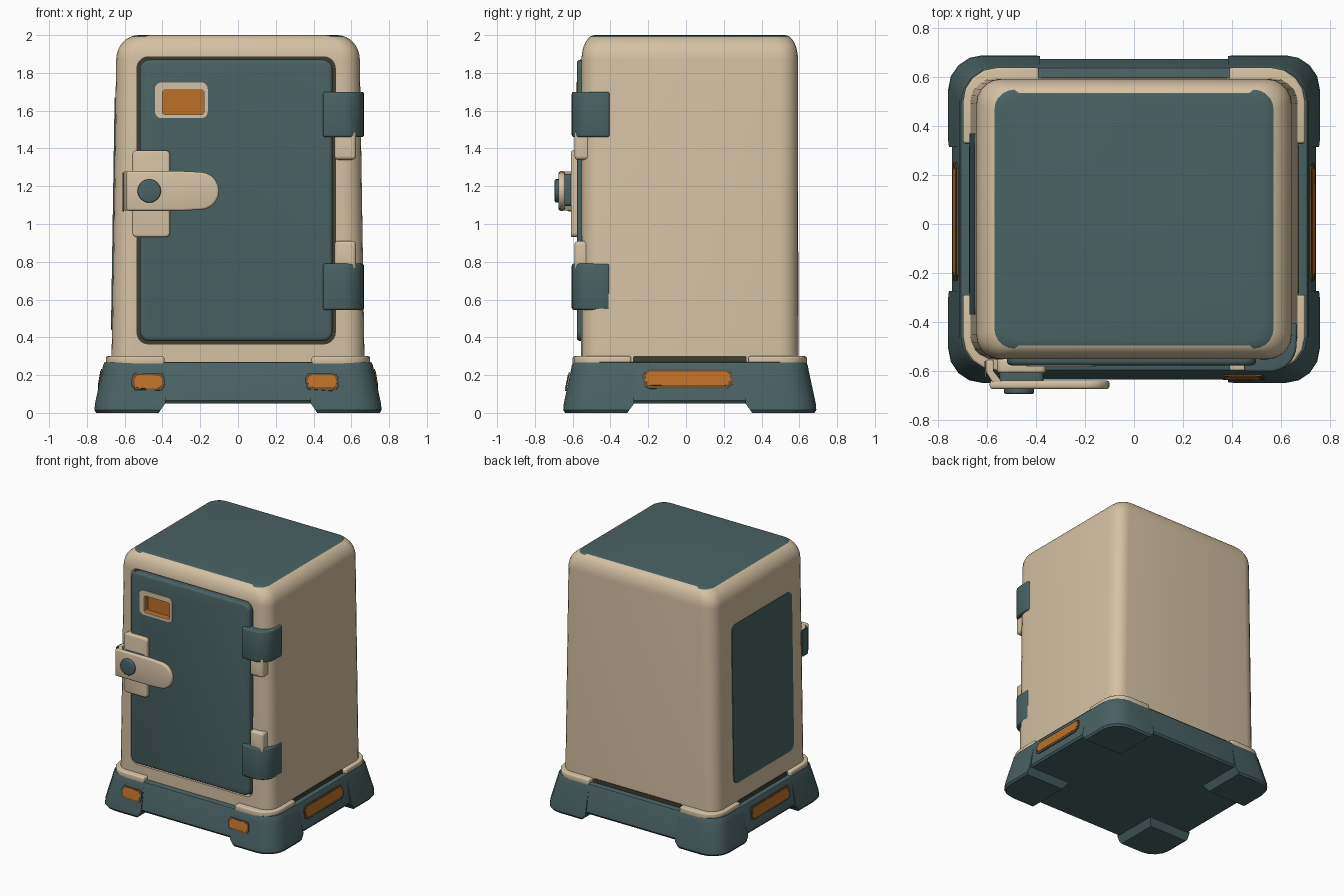
import bpy
import bmesh
import random
from math import sin, cos, pi, radians
from mathutils import Matrix, Vector

random.seed(4)
if "Cube" in bpy.data.objects:
    bpy.data.objects.remove(bpy.data.objects["Cube"], do_unlink=True)


def material(name, *rgb):
    m = bpy.data.materials.new(name)
    m.use_nodes = True
    m.diffuse_color = (*rgb, 1)
    m.node_tree.nodes["Principled BSDF"].inputs["Base Color"].default_value = (*rgb, 1)
    return m


TEAL = material("slate teal", 0.068, 0.122, 0.127)
BEIGE = material("warm beige", 0.66, 0.535, 0.365)
ORANGE = material("burnt orange", 0.5, 0.16, 0.02)
BROWN = material("worn brown", 0.13, 0.08, 0.035)
DARK = material("dark gap", 0.05, 0.045, 0.03)
MID_Y = 0.02
FRONT = (0, -1, 0)


def apply_modifier(ob, kind, **settings):
    mod = ob.modifiers.new(kind, kind)
    for key, value in settings.items():
        setattr(mod, key, value)
    bpy.context.view_layer.objects.active = ob
    bpy.ops.object.modifier_apply(modifier=mod.name)


def shade(ob):
    bpy.ops.object.select_all(action='DESELECT')
    ob.select_set(True)
    bpy.context.view_layer.objects.active = ob
    bpy.ops.object.shade_smooth_by_angle(angle=radians(35))


def loft(name, rings, mat, bevel=0.0):
    """Skin a stack of equal-length rings and cap both ends."""
    bm = bmesh.new()
    loops = [[bm.verts.new(p) for p in ring] for ring in rings]
    n = len(loops[0])
    for a, b in zip(loops, loops[1:]):
        for i in range(n):
            j = (i + 1) % n
            bm.faces.new((a[i], a[j], b[j], b[i]))
    bm.faces.new(loops[0][::-1])
    bm.faces.new(loops[-1])
    bmesh.ops.recalc_face_normals(bm, faces=bm.faces)
    me = bpy.data.meshes.new(name)
    bm.to_mesh(me)
    bm.free()
    me.materials.append(mat)
    ob = bpy.data.objects.new(name, me)
    bpy.context.collection.objects.link(ob)
    if bevel:
        apply_modifier(ob, 'BEVEL', width=bevel, segments=3, limit_method='ANGLE', angle_limit=radians(40))
    shade(ob)
    return ob


def arc(cx, cy, r, start, end, steps):
    return [(cx + r * cos(start + (end - start) * i / steps),
             cy + r * sin(start + (end - start) * i / steps)) for i in range(steps + 1)]


def rounded(hx, hy, r, steps=5):
    """Outline of a rounded rectangle around the origin."""
    corners = ((1, 1), (-1, 1), (-1, -1), (1, -1))
    return [p for k, (sx, sy) in enumerate(corners)
            for p in arc(sx * (hx - r), sy * (hy - r), r, k * pi / 2, (k + 1) * pi / 2, steps)]


def at_height(outline, z, y=0.0):
    return [(p[0], p[1] + y, z) for p in outline]


def plate(name, outline, depth, loc, normal, mat, bevel=0.0):
    """Outline standing on a wall: starts at loc, rises by depth along normal."""
    n = Vector(normal).normalized()
    u = Vector((0, 0, 1)).cross(n).normalized()
    m = Matrix((u, n.cross(u), n)).transposed()
    rings = [[m @ Vector((x, y, d)) + Vector(loc) for x, y in outline] for d in (0, depth)]
    return loft(name, rings, mat, bevel)


def cut(ob, cutter):
    apply_modifier(ob, 'BOOLEAN', object=cutter, operation='DIFFERENCE', solver='EXACT')


def paint(ob, mat, rule):
    ob.data.materials.append(mat)
    for f in ob.data.polygons:
        if rule(f.center, f.normal):
            f.material_index = len(ob.data.materials) - 1


def corner(sx, sy, hx, hy, r, x0, y0, z):
    """Corner patch of a rounded rectangle, mirrored by signs."""
    pts = [(x0, y0), (hx, y0)] + arc(hx - r, hy - r, r, 0, pi / 2, 4) + [(x0, hy)]
    return [(sx * x, sy * y + MID_Y, z) for x, y in pts]


# Base tray
loft("base", [at_height(rounded(hx, hy, 0.14, 4), z, MID_Y) for hx, hy, z in
              ((0.735, 0.645, 0.05), (0.745, 0.655, 0.065), (0.715, 0.625, 0.25),
               (0.708, 0.618, 0.266), (0.695, 0.605, 0.27))], TEAL)

# Feet and beige collars on the four corners
for sx, side in ((1, "left"), (-1, "right")):
    for sy, end in ((1, "back"), (-1, "front")):
        loft(f"{end}_{side}_foot",
             [corner(sx, sy, hx, hx - 0.09, 0.14, x0, x0 - 0.09, z) for hx, x0, z in
              ((0.75, 0.42, 0), (0.76, 0.41, 0.015), (0.757, 0.385, 0.05), (0.714, 0.385, 0.25))], TEAL)
        loft(f"{end}_{side}_collar",
             [corner(sx, sy, 0.70, 0.62, 0.14, 0.39, 0.31, z) for z in (0.25, 0.3)], BEIGE, 0.01)

# Body shell with rounded crown
rings = [at_height(rounded(0.67, 0.575, 0.1), 0.26, MID_Y)]
for i in range(9):
    t = i * pi / 16
    k = 1 - cos(t)
    rings.append(at_height(rounded(0.645 - 0.12 * k, 0.573 - 0.07 * k, 0.1 - 0.03 * k),
                           1.87 + 0.13 * sin(t), MID_Y))
body = loft("body", rings, BEIGE)
recess = plate("door_recess_cutter", rounded(0.525, 0.76, 0.06), 0.2, (-0.01, -0.51, 1.125), FRONT, DARK)
cut(body, recess)
bpy.data.objects.remove(recess, do_unlink=True)
body.data.materials.clear()
body.data.materials.append(BEIGE)
for face in body.data.polygons:
    face.material_index = 0
paint(body, TEAL, lambda c, n: c.z > 1.99 and n.z > 0.9)
paint(body, DARK, lambda c, n: abs(c.y + 0.51) < 0.002 and n.y < -0.9)
shade(body)

# Dark seams where the body meets the base
for sx in (1, -1):
    plate("side_seam", rounded(0.3, 0.02, 0.005, 2), 0.006, (sx * 0.668, MID_Y, 0.28), (sx, 0, 0), DARK)
plate("back_seam", rounded(0.38, 0.02, 0.005, 2), 0.006, (0, 0.593, 0.28), (0, 1, 0), DARK)

# Panel on the plain side
plate("side_panel", rounded(0.37, 0.615, 0.05), 0.008, (-0.655, 0, 1.055), (-1, 0, 0.0157), TEAL)

# Door with window pocket
door = plate("door", rounded(0.51, 0.745, 0.05), 0.066, (-0.01, -0.512, 1.125), FRONT, TEAL, 0.018)
frame = plate("window_frame", rounded(0.14, 0.095, 0.035), 0.008, (-0.30, -0.575, 1.655), FRONT, BEIGE)
pocket = plate("window_cutter", rounded(0.11, 0.065, 0.015), 0.2, (-0.29, -0.535, 1.645), FRONT, ORANGE)
for part in (door, frame):
    cut(part, pocket)
    shade(part)
bpy.data.objects.remove(pocket, do_unlink=True)
door.data.materials.clear()
door.data.materials.append(TEAL)
for face in door.data.polygons:
    face.material_index = 0
paint(door, ORANGE, lambda c, n: abs(c.x + 0.29) < 0.112 and abs(c.z - 1.645) < 0.067 and -0.577 < c.y < -0.52)

# Latch: mounting plate, spacer, lever, return and button
plate("latch_plate", rounded(0.1, 0.23, 0.025), 0.06, (-0.46, -0.55, 1.16), FRONT, BEIGE, 0.012)
plate("latch_spacer", rounded(0.09, 0.085, 0.02), 0.05, (-0.46, -0.6, 1.18), FRONT, TEAL)
lever = [(-0.59, -0.105), (-0.3, -0.105)] + arc(-0.2, 0, 0.1, -pi / 2, pi / 2, 10) + [(-0.3, 0.105), (-0.59, 0.105)]
plate("latch_lever", lever, 0.035, (0, -0.64, 1.175), FRONT, BEIGE, 0.012)
hook = [(-0.605, -0.555), (-0.605, -0.605), (-0.575, -0.655), (-0.54, -0.67), (-0.54, -0.645), (-0.575, -0.6), (-0.575, -0.555)]
loft("latch_return", [at_height(hook, z) for z in (1.072, 1.278)], BEIGE, 0.006)
plate("latch_return_cover", rounded(0.035, 0.103, 0.01), 0.008, (-0.603, -0.595, 1.17), (-1, 0, 0), TEAL)
plate("latch_button", arc(0, 0, 0.062, 0, 2 * pi * 23 / 24, 23), 0.03, (-0.47, -0.665, 1.175), FRONT, TEAL, 0.008)

# Hinges wrapping the front corner, each with a pin
strap = [(0.45, -0.54), (0.45, -0.603)] + arc(0.555, -0.495, 0.11, -pi / 2, 0, 8) + [(0.668, -0.405), (0.6, -0.405)]
for label, low, high, pin_z in (("upper", 1.46, 1.70, 1.42), ("lower", 0.545, 0.79, 0.83)):
    loft(f"{label}_hinge", [at_height(strap, z) for z in (low, high)], TEAL, 0.012)
    plate(f"{label}_hinge_pin", rounded(0.057, 0.08, 0.02), 0.085, (0.568, -0.505, pin_z), FRONT, BEIGE, 0.018)


# Worn paint on the base
def worn_patch(name, hx, hy, loc, normal):
    n = Vector(normal).normalized()
    for label, mat, grow, lift in (("edge", BROWN, 0.012, 0.0), ("centre", ORANGE, 0, 0.002)):
        ragged = [(x * random.uniform(0.96, 1.03), y * random.uniform(0.85, 1.1))
                  for x, y in rounded(hx + grow, hy + grow, 0.03)]
        plate(f"{name}_{label}", ragged, 0.007, Vector(loc) + n * lift, normal, mat)


for x in (-0.475, 0.445):
    worn_patch("front_wear", 0.075, 0.035, (x, -0.624, 0.165), (0, -1, 0.2))
for sx in (1, -1):
    worn_patch("side_wear", 0.225, 0.038, (sx * 0.727, 0.01, 0.18), (sx, 0, 0.165))
